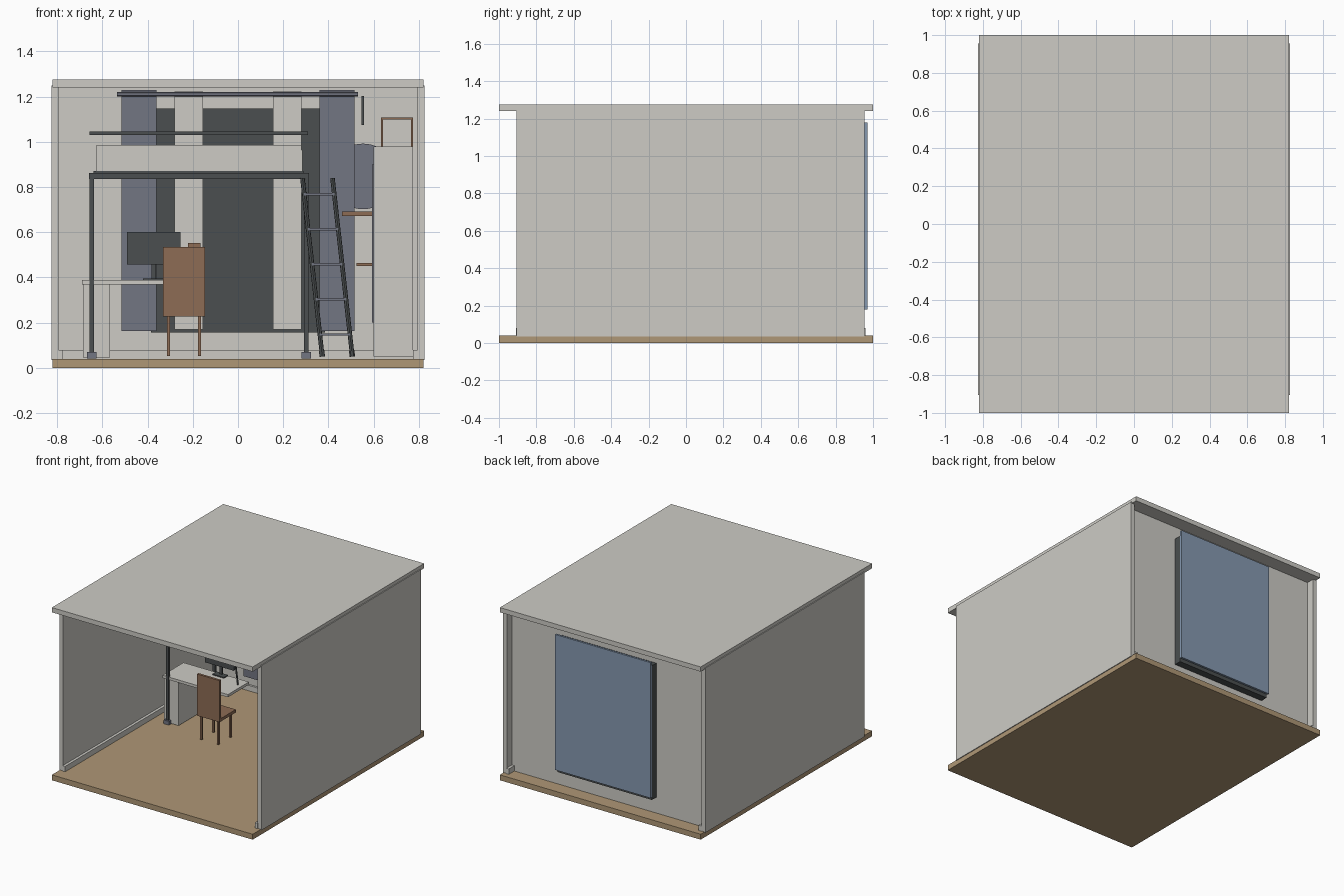
import bpy, math
from mathutils import Vector

if "Cube" in bpy.data.objects:
    bpy.data.objects.remove(bpy.data.objects["Cube"])


def material(name, r, g, b):
    m = bpy.data.materials.new(name)
    m.diffuse_color = (r, g, b, 1)
    m.use_nodes = True
    m.node_tree.nodes["Principled BSDF"].inputs["Base Color"].default_value = m.diffuse_color
    return m


WHITE = material("warm_white", 0.61, 0.60, 0.56)
TAN = material("floor_tan", 0.43, 0.31, 0.18)
WOOD = material("brown_wood", 0.27, 0.15, 0.09)
DARK = material("dark_metal", 0.07, 0.078, 0.08)
GREY = material("slate_grey", 0.17, 0.18, 0.225)
BLUE = material("glass_blue", 0.24, 0.32, 0.44)


def box(name, x, y, z, mat):
    """Box from (min, max) ranges on each axis."""
    bpy.ops.mesh.primitive_cube_add(size=1, location=[sum(r) / 2 for r in (x, y, z)])
    o = bpy.context.object
    o.name = name
    o.scale = [r[1] - r[0] for r in (x, y, z)]
    bpy.ops.object.transform_apply(location=False, rotation=False, scale=True)
    o.data.materials.append(mat)
    return o


def bar(name, a, b, r, mat, sides=12):
    """Round bar between two points."""
    a, b = Vector(a), Vector(b)
    d = b - a
    bpy.ops.mesh.primitive_cylinder_add(vertices=sides, radius=r, depth=d.length,
                                        location=(a + b) / 2)
    o = bpy.context.object
    o.name = name
    o.rotation_euler = d.to_track_quat('Z', 'Y').to_euler()
    o.data.materials.append(mat)
    bpy.ops.object.shade_smooth_by_angle()
    return o


# Room shell
box("floor", (-.82, .82), (-1, 1), (0, .04), TAN)
box("roof", (-.82, .82), (-1, 1), (1.24, 1.275), WHITE)
for s, side in ((-1, "left"), (1, "right")):
    box(side + "_wall", sorted((s * .795, s * .826)), (-.905, .955), (.035, 1.25), WHITE)
    box(side + "_baseboard", sorted((s * .775, s * .797)), (-.91, .96), (.04, .08), WHITE)
box("back_wall", (-.795, .795), (.86, .895), (.04, 1.24), WHITE)
box("back_baseboard", (-.775, .775), (.845, .86), (.04, .08), WHITE)

# Window and curtains
box("window_frame", (-.385, .385), (.845, .948), (.157, 1.147), DARK)
box("window_pane", (-.39, .39), (.955, .97), (.18, 1.18), BLUE)
for s, side in ((-1, "left"), (1, "right")):
    box(side + "_curtain", sorted((s * .36, s * .516)), (.80, .825), (.163, 1.23), GREY)
    box(side + "_sheer_curtain", sorted((s * .155, s * .282)), (.805, .825), (.17, 1.222), WHITE)
bar("curtain_rod", (-.535, .79, 1.211), (.53, .79, 1.211), .01, GREY)

# Loft bed
Y0, Y1 = .10, .66
for x in (-.648, .303):
    for y in (Y0 + .01, Y1 - .01):
        box("bed_post", (x - .01, x + .01), (y - .01, y + .01), (.06, .86), DARK)
        box("bed_foot", (x - .021, x + .021), (y - .021, y + .021), (.042, .07), GREY)
    box("bed_end_rail", (x - .012, x + .012), (Y0, Y1), (.835, .863), DARK)
for y in (Y0, Y1 - .02):
    box("bed_side_rail", (-.66, .313), (y, y + .02), (.835, .863), DARK)
    box("guard_rail", (-.656, .31), (y, y + .014), (1.03, 1.045), DARK)
box("bed_base", (-.64, .29), (Y0 + .02, Y1 - .02), (.848, .87), DARK)
box("mattress", (-.628, .285), (Y0 + .025, Y1 - .025), (.87, .963), WHITE)
box("blanket", (-.625, .28), (Y0 + .02, Y1 - .02), (.908, .987), WHITE)

# Ladder leaning on the bed end
YL = .075
for x in (.285, .418):
    bar("ladder_rail", (x, YL, .84), (x + .087, YL, .06), .01, DARK)
    bar("ladder_foot", (x + .085, YL, .075), (x + .088, YL, .05), .012, DARK)
for i in range(5):
    z = .768 - i * .155
    x = .285 + .087 * (.84 - z) / .78
    box("ladder_rung", (x, x + .133), (YL - .01, YL + .01), (z - .005, z + .005), GREY)

# Desk with pedestal, monitor and lamp
box("desk_top", (-.69, -.156), (.105, .35), (.368, .388), WHITE)
box("desk_pedestal", (-.685, -.566), (.115, .335), (.045, .37), WHITE)
box("monitor", (-.49, -.255), (.315, .33), (.457, .60), DARK)
box("monitor_stem", (-.383, -.362), (.33, .34), (.39, .52), DARK)
box("monitor_base", (-.42, -.325), (.30, .348), (.388, .395), DARK)
bar("lamp_arm", (-.19, .27, .39), (-.21, .27, .54), .006, DARK)
box("lamp_head", (-.222, -.167), (.245, .295), (.535, .553), WOOD)

# Chair facing the desk
box("chair_back", (-.332, -.147), (-.005, .013), (.24, .535), WOOD)
box("chair_seat", (-.332, -.147), (-.005, .185), (.228, .25), WOOD)
for x in (-.308, -.17):
    for y in (.015, .155):
        box("chair_leg", (x - .007, x + .007), (y - .007, y + .007), (.052, .23), WOOD)

# Wardrobe, shelves and wall pieces
box("wardrobe", (.60, .775), (.15, .65), (.05, .98), WHITE)
box("wardrobe_side_plate", (.592, .60), (.2, .6), (.2, .9), GREY)
box("upper_shelf", (.46, .62), (.66, .845), (.672, .692), WOOD)
box("lower_shelf", (.525, .62), (.66, .845), (.45, .463), WOOD)
bar("round_mirror", (.553, .845, .847), (.553, .86, .847), .145, GREY, 48)
box("wall_light", (.547, .557), (.83, .86), (1.075, 1.203), DARK)
for x in (.632, .765):
    box("picture_frame_side", (x, x + .01), (.845, .86), (.93, 1.108), WOOD)
for z in (.93, 1.098):
    box("picture_frame_edge", (.632, .775), (.845, .86), (z, z + .01), WOOD)
